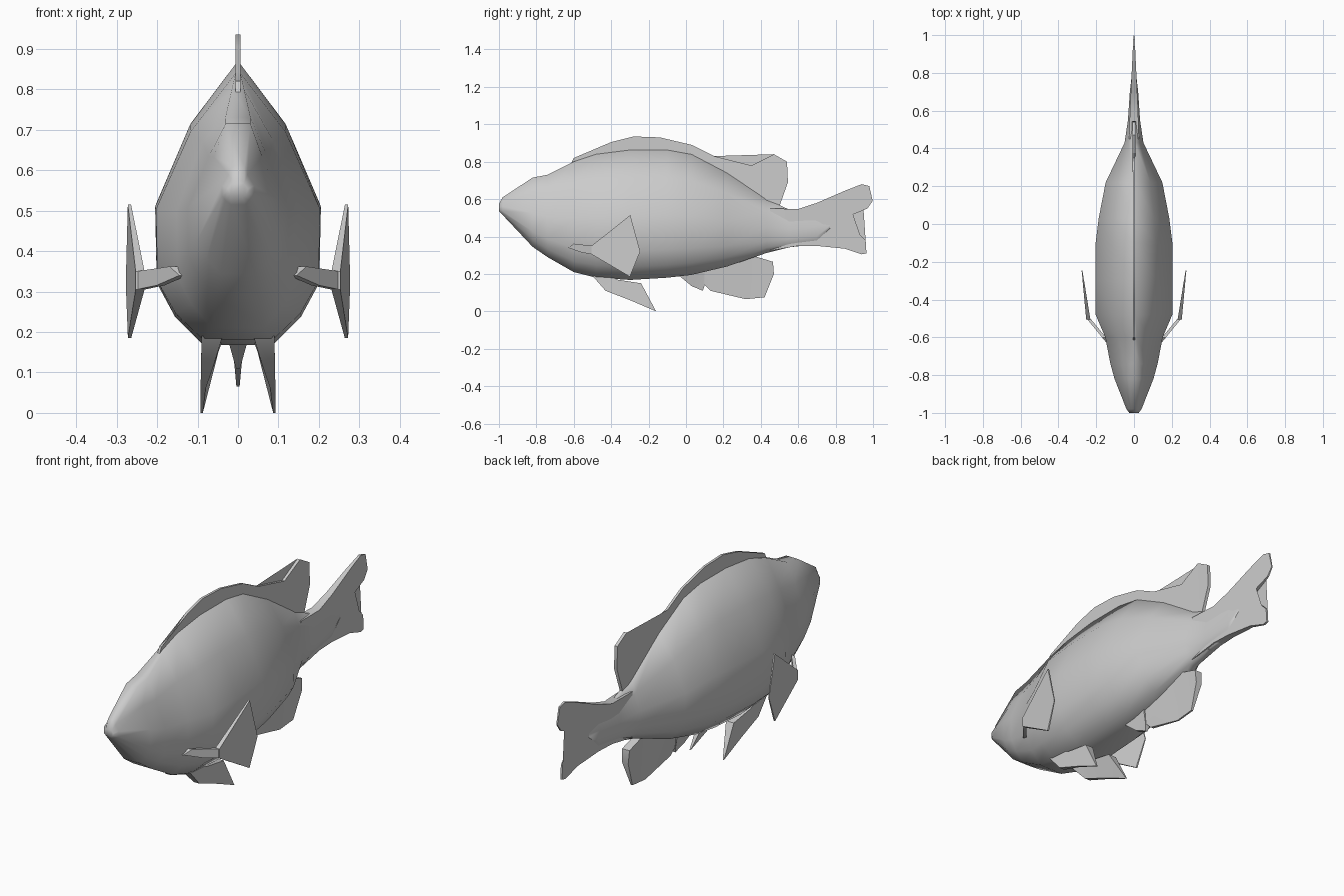
import bpy, bmesh, math

if "Cube" in bpy.data.objects:
    bpy.data.objects.remove(bpy.data.objects["Cube"])


def finish(name, bm, mirror=False, angle=60):
    bmesh.ops.recalc_face_normals(bm, faces=bm.faces)
    me = bpy.data.meshes.new(name)
    bm.to_mesh(me)
    bm.free()
    ob = bpy.data.objects.new(name, me)
    bpy.context.collection.objects.link(ob)
    if mirror:
        ob.modifiers.new("Mirror", "MIRROR")
    bpy.ops.object.select_all(action="DESELECT")
    ob.select_set(True)
    bpy.context.view_layer.objects.active = ob
    bpy.ops.object.shade_smooth_by_angle(angle=math.radians(angle))
    return ob


def loft(name, rings, angle):
    bm = bmesh.new()
    vs = [[bm.verts.new(p) for p in r] for r in rings]
    n = len(vs[0])
    for a, b in zip(vs, vs[1:]):
        for i in range(n):
            j = (i + 1) % n
            bm.faces.new((a[i], a[j], b[j], b[i]))
    bm.faces.new(vs[0])
    bm.faces.new(vs[-1])
    return finish(name, bm, angle=angle)


def plate(name, outline, half, centre=lambda y, z: 0.0, mirror=False):
    """Fin from a side outline (y, z), with varying half thickness and x position."""
    bm = bmesh.new()
    sides = [[bm.verts.new((centre(y, z) + s * half(y, z), y, z)) for y, z in outline]
             for s in (-1, 1)]
    caps = [bm.faces.new(s) for s in sides]
    n = len(outline)
    for i in range(n):
        j = (i + 1) % n
        bm.faces.new((sides[0][i], sides[0][j], sides[1][j], sides[1][i]))
    bmesh.ops.triangulate(bm, faces=caps)
    return finish(name, bm, mirror, 30)


def ramp(v, v0, a, v1, b):
    t = min(1, max(0, (v - v0) / (v1 - v0)))
    return a + (b - a) * t


# Body: stations of (y, bottom z, top z, half width, flatness of the back)
stations = [
    (-1.0, .535, .575, .025, .5), (-.98, .515, .61, .04, .4),
    (-.82, .345, .715, .103, .3), (-.74, .29, .73, .125, .25),
    (-.6, .21, .80, .152, .1), (-.48, .18, .84, .203, .03),
    (-.3, .168, .865, .205, .02), (-.1, .18, .865, .203, .02),
    (.03, .195, .84, .187, .03), (.22, .24, .74, .15, .04),
    (.43, .312, .60, .05, .1), (.55, .342, .545, .032, .3),
    (.7, .36, .55, .022, .3), (.77, .43, .49, .014, .3)]
section = [(.42, 0), (.76, .1), (.98, .22), (1, .49), (.58, .78)]
rings = []
for y, zb, zt, w, flat in stations:
    half = [(w * u, y, zb + (zt - zb) * v) for u, v in section + [(flat, 1)]]
    rings.append(half + [(-x, yy, z) for x, yy, z in reversed(half)])
loft("body", rings, 75)

# Dorsal fin along the back
plate("dorsal_fin", [(-.62, .78), (-.6, .82), (-.5, .845), (-.4, .905), (-.28, .935),
                     (-.14, .93), (.03, .89), (.15, .83), (.35, .78), (.47, .84),
                     (.54, .80), (.545, .69), (.49, .535), (.4, .57), (.2, .70), (0, .79),
                     (-.3, .82)],
      lambda y, z: ramp(y, .3, .006, .55, .008))

# Forked tail
plate("tail_fin", [(.45, .55), (.6, .547), (.7, .58), (.85, .645), (.94, .68), (.98, .67),
                   (.998, .59), (.97, .55), (.85, .50), (.75, .46), (.93, .41), (.96, .38),
                   (.965, .31), (.94, .305), (.85, .335), (.7, .35), (.6, .35), (.45, .325)],
      lambda y, z: ramp(y, .5, .026, 1, .003))

# Anal fin and the small vent nub before it
plate("anal_fin", [(.02, .22), (.1, .14), (.13, .11), (.32, .065), (.42, .075), (.47, .20),
                   (.465, .265), (.35, .30), (.2, .26)],
      lambda y, z: ramp(z, .065, .004, .24, .02))
plate("vent_nub", [(-.05, .2), (-.03, .185), (.03, .135), (.09, .11), (.1, .14), (.1, .24)],
      lambda y, z: ramp(z, .11, .005, .2, .03))

# Pelvic fins
plate("pelvic_fins", [(-.5, .19), (-.43, .11), (-.3, .06), (-.16, 0), (-.24, .15),
                      (-.37, .17), (-.42, .2)],
      lambda y, z: ramp(z, .04, .003, .18, .026),
      lambda y, z: ramp(z, .04, .09, .18, .064), True)

# Pectoral fins: short stalk plus kite-shaped blade
plate("pectoral_stalks", [(-.63, .34), (-.6, .362), (-.5, .35), (-.5, .305), (-.56, .315)],
      lambda y, z: .01, lambda y, z: ramp(y, -.63, .135, -.5, .241), True)
plate("pectoral_blades", [(-.505, .35), (-.298, .515), (-.245, .32), (-.3, .185), (-.505, .305)],
      lambda y, z: ramp(y, -.5, .011, -.24, .002),
      lambda y, z: ramp(y, -.5, .242, -.24, .276), True)
